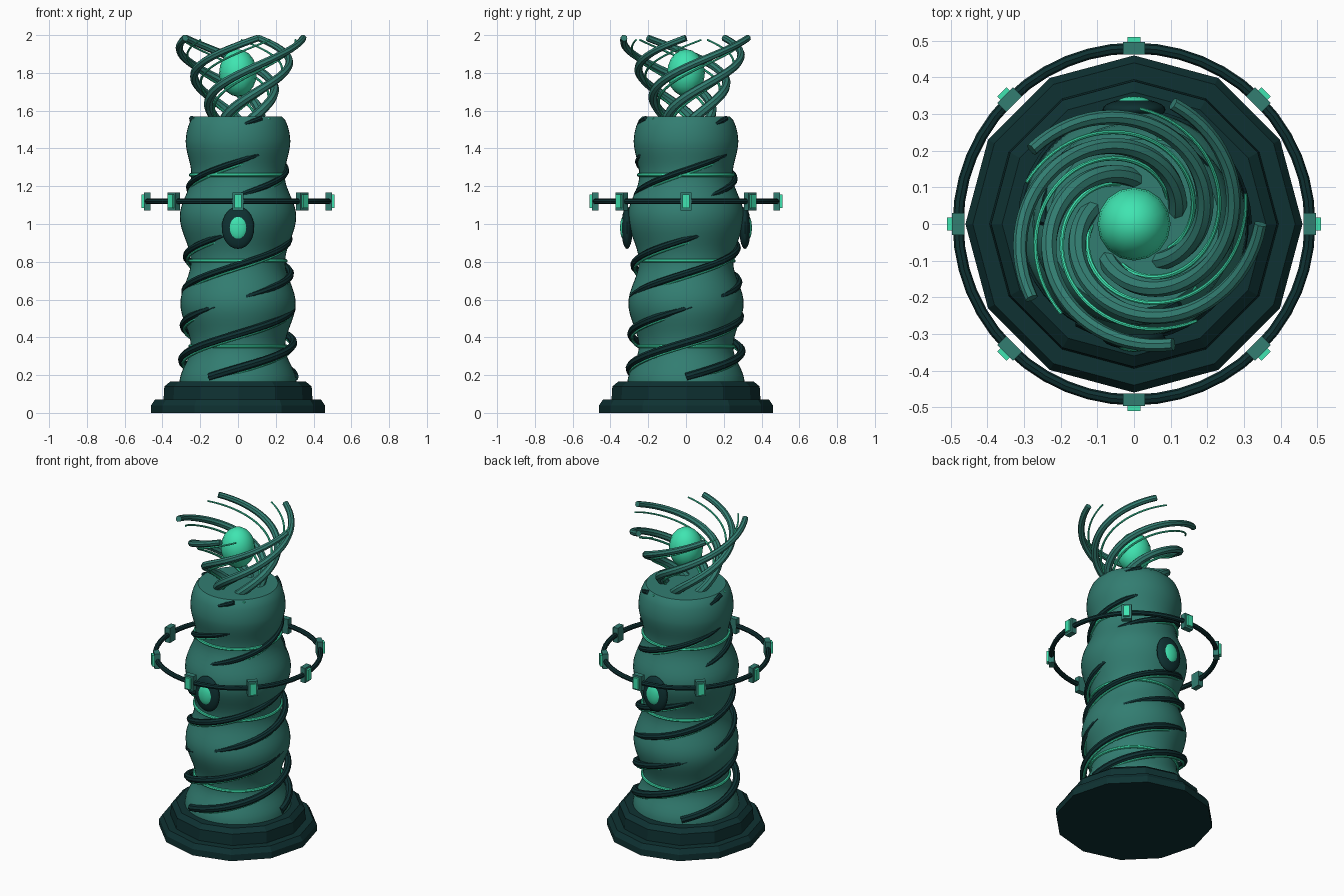
import bpy, bmesh, math
from mathutils import Matrix, Vector

if "Cube" in bpy.data.objects:
    bpy.data.objects.remove(bpy.data.objects["Cube"])

TAU = math.tau


def material(name, rgb):
    m = bpy.data.materials.new(name)
    m.diffuse_color = (*rgb, 1)
    m.use_nodes = True
    m.node_tree.nodes["Principled BSDF"].inputs["Base Color"].default_value = m.diffuse_color
    return m


DARK = material("dark_green", (0.0045, 0.031, 0.032))
TEAL = material("teal", (0.032, 0.205, 0.165))
GLOW = material("bright_mint", (0.05, 0.78, 0.44))


def finish(ob, name, mat, smooth=True):
    ob.name = name
    ob.data.materials.clear()
    ob.data.materials.append(mat)
    if smooth:
        bpy.ops.object.select_all(action='DESELECT')
        ob.select_set(True)
        bpy.context.view_layer.objects.active = ob
        bpy.ops.object.shade_smooth_by_angle(angle=math.radians(40))
    return ob


def lathe(name, profile, sides, mat, smooth=True):
    """Closed solid turned from (z, radius) points."""
    bm = bmesh.new()
    rings = [[bm.verts.new((r * math.cos(TAU * i / sides), r * math.sin(TAU * i / sides), z))
              for i in range(sides)] for z, r in profile]
    for a, b in zip(rings, rings[1:]):
        for i in range(sides):
            j = (i + 1) % sides
            bm.faces.new((a[i], a[j], b[j], b[i]))
    bm.faces.new(rings[0][::-1])
    bm.faces.new(rings[-1])
    me = bpy.data.meshes.new(name)
    bm.to_mesh(me)
    bm.free()
    ob = bpy.data.objects.new(name, me)
    bpy.context.collection.objects.link(ob)
    return finish(ob, name, mat, smooth)


def spiral(name, mat, z0, z1, r0, r1, start, twist, thick0, thick1, steps):
    """Tapered round tube climbing along a widening or narrowing helix."""
    cu = bpy.data.curves.new(name, 'CURVE')
    cu.dimensions = '3D'
    cu.bevel_depth = 1
    cu.bevel_resolution = 2
    cu.use_fill_caps = True
    sp = cu.splines.new('POLY')
    sp.points.add(steps)
    for i, p in enumerate(sp.points):
        t = i / steps
        a = math.radians(start + twist * t)
        r = r0 + (r1 - r0) * t
        p.co = (r * math.cos(a), r * math.sin(a), z0 + (z1 - z0) * t, 1)
        p.radius = thick0 + (thick1 - thick0) * t
    ob = bpy.data.objects.new(name, cu)
    bpy.context.collection.objects.link(ob)
    bpy.ops.object.select_all(action='DESELECT')
    ob.select_set(True)
    bpy.context.view_layer.objects.active = ob
    bpy.ops.object.convert(target='MESH')
    return finish(bpy.context.object, name, mat)


def ring(name, mat, z, major, minor):
    bpy.ops.mesh.primitive_torus_add(major_radius=major, minor_radius=minor, location=(0, 0, z),
                                     major_segments=48, minor_segments=8)
    return finish(bpy.context.object, name, mat)


def ellipsoid(name, mat, loc, size, segments=24, rings=14):
    bpy.ops.mesh.primitive_uv_sphere_add(segments=segments, ring_count=rings, radius=1, location=loc)
    ob = bpy.context.object
    ob.data.transform(Matrix.Diagonal((*size, 1)))
    return finish(ob, name, mat)


def box(name, mat, angle, radius, z, size):
    """Box facing outward on a circle; size is radial, tangential, vertical."""
    bpy.ops.mesh.primitive_cube_add(size=1)
    ob = bpy.context.object
    ob.data.transform(Matrix.Rotation(angle, 4, 'Z') @ Matrix.Translation((radius, 0, z))
                      @ Matrix.Diagonal((*size, 1)))
    return finish(ob, name, mat, False)


# Twelve-sided stepped base with chamfered rims
lathe("base_lower", [(0, 0.46), (0.04, 0.46), (0.07, 0.44)], 12, DARK, False)
lathe("base_upper", [(0.06, 0.395), (0.14, 0.39), (0.165, 0.36)], 12, DARK, False)

# Wavy column, eased between its bulges and waists
keys = [(0.16, 0.31), (0.35, 0.25), (0.58, 0.305), (0.80, 0.25),
        (1.04, 0.308), (1.26, 0.247), (1.44, 0.277)]
profile = []
for (za, ra), (zb, rb) in zip(keys, keys[1:]):
    for k in range(8):
        e = (1 - math.cos(math.pi * k / 8)) / 2
        profile.append((za + (zb - za) * k / 8, ra + (rb - ra) * e))
profile += [(1.44, 0.277), (1.48, 0.273), (1.52, 0.263), (1.55, 0.25), (1.57, 0.232)]
lathe("column", profile, 48, TEAL)

# Glowing bands in the waists
for z, r in ((0.353, 0.253), (0.805, 0.253), (1.26, 0.25)):
    ring("waist_band", GLOW, z, r, 0.01)

# Three vines wound round the column, each with a thin glowing thread
for k in range(3):
    spiral("vine", DARK, 0.19, 1.56, 0.30, 0.245, 120 * k, 900, 0.022, 0.014, 110)
    spiral("vine_thread", GLOW, 0.19, 1.56, 0.295, 0.24, 120 * k + 15, 900, 0.008, 0.005, 110)

# Front and back oval medallions
for s in (-1, 1):
    ellipsoid("medallion_frame", DARK, (0, s * 0.312, 0.98), (0.086, 0.03, 0.112))
    ellipsoid("medallion_gem", GLOW, (0, s * 0.325, 0.98), (0.052, 0.024, 0.068))

# Floating halo with eight studs
ring("halo", DARK, 1.12, 0.48, 0.015)
for k in range(8):
    a = TAU * k / 8
    box("halo_stud", TEAL, a, 0.48, 1.12, (0.034, 0.06, 0.095))
    box("halo_stud_light", GLOW, a, 0.499, 1.12, (0.022, 0.036, 0.07))

# Crown of five twisting arms and five thin threads
for k in range(5):
    spiral("crown_arm", TEAL, 1.54, 1.985, 0.115, 0.345, 72 * k - 205, 205, 0.027, 0.018, 40)
    spiral("crown_thread", GLOW, 1.54, 1.975, 0.105, 0.315, 72 * k - 190, 205, 0.008, 0.005, 40)

# Glowing core inside the crown
ellipsoid("core", GLOW, (0, 0, 1.80), (0.1, 0.1, 0.125), 16, 10)
